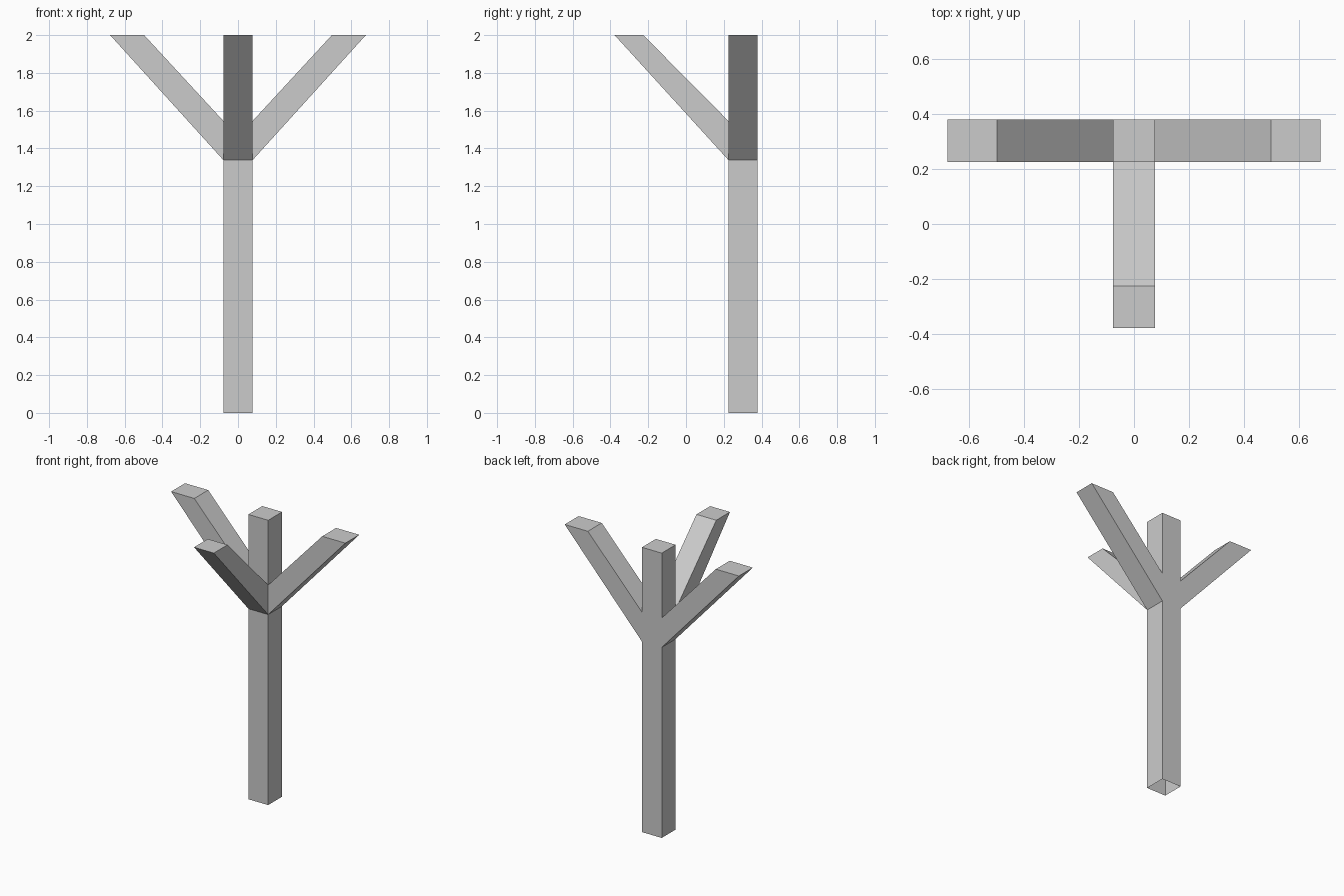
import bpy, bmesh
from mathutils import Vector

if "Cube" in bpy.data.objects:
    bpy.data.objects.remove(bpy.data.objects["Cube"])

HALF = 0.077                 # half width of the square post
Y = 0.302                    # post centre in y
LOW, HIGH, TOP = 1.338, 1.545, 2.0

bm = bmesh.new()

# post: square outline raised in three steps, open underneath
corners = [(-HALF, Y - HALF), (HALF, Y - HALF), (HALF, Y + HALF), (-HALF, Y + HALF)]
face = bm.faces.new([bm.verts.new((x, y, 0)) for x, y in corners])
for z in (LOW, HIGH, TOP):
    face = bmesh.ops.extrude_discrete_faces(bm, faces=[face])["faces"][0]
    for v in face.verts:
        v.co.z = z
bmesh.ops.recalc_face_normals(bm, faces=bm.faces)


def branch(direction, outer, inner):
    """Pull the side panel of the fork out to a slanted limb with a level top."""
    d = Vector(direction)
    centre = Vector((0, Y, (LOW + HIGH) / 2))
    panel = min(bm.faces, key=lambda f: (f.calc_center_median() - centre - d * HALF).length)
    end = bmesh.ops.extrude_discrete_faces(bm, faces=[panel])["faces"][0]
    for v in end.verts:
        reach = outer if v.co.z < centre.z else inner
        v.co += d * (reach - HALF)
        v.co.z = TOP


# two side branches and one front branch
branch((1, 0, 0), 0.677, 0.497)
branch((-1, 0, 0), 0.677, 0.497)
branch((0, -1, 0), Y + 0.378, Y + 0.226)

# keep the underside open
bottom = [f for f in bm.faces if all(v.co.z < 0.001 for v in f.verts)]
bmesh.ops.delete(bm, geom=bottom, context='FACES_ONLY')
bmesh.ops.recalc_face_normals(bm, faces=bm.faces)

mesh = bpy.data.meshes.new("forked_post")
bm.to_mesh(mesh)
bm.free()
bpy.context.collection.objects.link(bpy.data.objects.new("forked_post", mesh))
